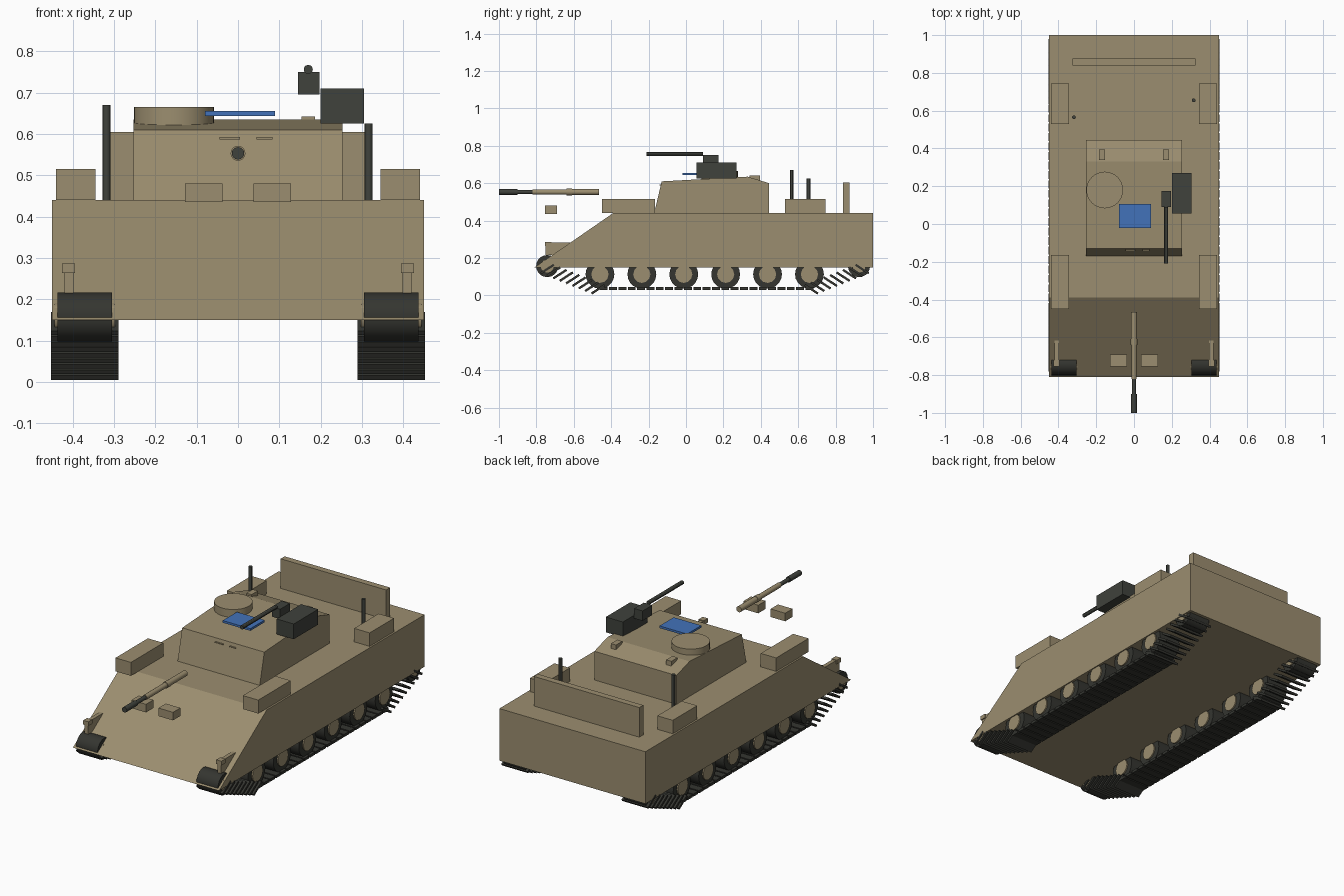
import bpy
import math
from mathutils import Vector

if "Cube" in bpy.data.objects:
    bpy.data.objects.remove(bpy.data.objects["Cube"])


def material(name, r, g, b):
    m = bpy.data.materials.new(name)
    m.use_nodes = True
    m.diffuse_color = (r, g, b, 1)
    m.node_tree.nodes["Principled BSDF"].inputs["Base Color"].default_value = (r, g, b, 1)
    return m


TAN = material("desert tan", 0.33, 0.27, 0.16)
GREY = material("gunmetal", 0.05, 0.054, 0.045)
RUBBER = material("track rubber", 0.035, 0.036, 0.03)
BLUE = material("blue panel", 0.055, 0.17, 0.49)


def box(name, x, y, z, mat, tilt=0):
    """Box from its (low, high) range on each axis."""
    centre = [sum(r) / 2 for r in (x, y, z)]
    bpy.ops.mesh.primitive_cube_add(size=1, location=centre)
    ob = bpy.context.object
    ob.name = name
    ob.scale = [r[1] - r[0] for r in (x, y, z)]
    ob.rotation_euler.x = tilt
    ob.data.materials.append(mat)
    return ob


def rod(name, start, end, radius, mat, sides=16):
    """Cylinder between two points."""
    a, b = Vector(start), Vector(end)
    bpy.ops.mesh.primitive_cylinder_add(vertices=sides, radius=radius,
                                        depth=(b - a).length, location=(a + b) / 2)
    ob = bpy.context.object
    ob.name = name
    ob.rotation_euler = (b - a).to_track_quat("Z", "Y").to_euler()
    ob.data.materials.append(mat)
    bpy.ops.object.shade_smooth_by_angle()
    return ob


def extrude(name, profile, half_width, mat):
    """Side profile of (y, z) points extruded across x."""
    n = len(profile)
    verts = [(s * half_width, y, z) for s in (-1, 1) for y, z in profile]
    faces = [tuple(range(n))[::-1], tuple(range(n, 2 * n))]
    faces += [(i, (i + 1) % n, n + (i + 1) % n, n + i) for i in range(n)]
    mesh = bpy.data.meshes.new(name)
    mesh.from_pydata(verts, [], faces)
    mesh.materials.append(mat)
    ob = bpy.data.objects.new(name, mesh)
    bpy.context.collection.objects.link(ob)
    return ob


def span(side, low, high):
    return tuple(sorted((side * low, side * high)))


# Hull and turret
extrude("hull", [(-0.81, 0.15), (1.0, 0.15), (1.0, 0.44), (-0.39, 0.44)], 0.45, TAN)
extrude("turret", [(-0.17, 0.44), (0.445, 0.44), (0.445, 0.6), (0.33, 0.635),
                   (-0.13, 0.61)], 0.253, TAN)
box("rear_panel", (-0.325, 0.325), (0.84, 0.875), (0.44, 0.605), TAN)

# Turret roof fittings
rod("hatch", (-0.155, 0.18, 0.61), (-0.155, 0.18, 0.665), 0.097, TAN, 32)
box("blue_plate", (-0.08, 0.09), (-0.02, 0.105), (0.643, 0.655), BLUE)
for x in (-0.17, 0.17):
    box("roof_bracket", (x - 0.016, x + 0.016), (0.34, 0.395), (0.61, 0.642), TAN)
for x in ((-0.045, 0.005), (0.045, 0.083)):
    box("vision_slit", x, (-0.142, -0.134), (0.587, 0.592), TAN)

# Roof weapon
box("weapon_housing", (0.2, 0.305), (0.055, 0.27), (0.625, 0.71), GREY)
box("weapon_receiver", (0.145, 0.197), (0.09, 0.175), (0.695, 0.75), GREY)
rod("weapon_barrel", (0.17, -0.21, 0.756), (0.17, 0.09, 0.756), 0.011, GREY, 12)

# Main gun, in stepped sections: start y, end y, radius, colour
for name, y0, y1, r, mat in (("gun_sleeve", -0.465, -0.61, 0.016, TAN),
                             ("gun_collar", -0.61, -0.64, 0.018, TAN),
                             ("gun_tube", -0.64, -0.82, 0.014, TAN),
                             ("gun_tip", -0.82, -0.91, 0.011, GREY),
                             ("muzzle_brake", -0.9, -1.0, 0.015, GREY)):
    rod(name, (0, y0, 0.553), (0, y1, 0.553), r, mat)

# Antennas
rod("antenna_right", (-0.318, 0.565, 0.44), (-0.318, 0.565, 0.67), 0.01, GREY, 12)
rod("antenna_left", (0.316, 0.655, 0.44), (0.316, 0.655, 0.625), 0.01, GREY, 12)

WHEELS = [(-0.46 + 0.224 * i, 0.113, 0.077) for i in range(6)]
WHEELS += [(-0.742, 0.157, 0.059), (0.925, 0.157, 0.059)]

for side in (-1, 1):
    # Stowage boxes and nose fittings
    box("front_stowage", span(side, 0.345, 0.44), (-0.45, -0.165), (0.44, 0.515), TAN)
    box("rear_stowage", span(side, 0.345, 0.44), (0.53, 0.745), (0.44, 0.515), TAN)
    box("forward_block", span(side, 0.038, 0.128), (-0.755, -0.69), (0.435, 0.48), TAN)
    box("lamp_arm", span(side, 0.398, 0.42), (-0.75, -0.61), (0.215, 0.283), TAN)
    box("lamp_head", span(side, 0.394, 0.426), (-0.755, -0.72), (0.264, 0.287), TAN)

    # Road wheels, sprocket and idler
    for y, z, r in WHEELS:
        rod("wheel", (side * 0.305, y, z), (side * 0.437, y, z), r, RUBBER, 20)
        rod("wheel_hub", (side * 0.298, y, z), (side * 0.444, y, z), r * 0.6, TAN, 12)

    # Flat run of track links
    track = span(side, 0.289, 0.452)
    for i in range(23):
        y = -0.44 + i * 0.05
        box("track_link", track, (y - 0.021, y + 0.021), (0.03, 0.045), RUBBER)

    # Splayed links climbing to each end
    for end, y0 in ((-1, -0.47), (1, 0.67)):
        for i in range(9):
            y, z = y0 + end * i * 0.034, 0.033 + i * 0.0135
            box("end_link", track, (y - 0.042, y + 0.042), (z - 0.006, z + 0.006),
                RUBBER, -end * math.radians(33))
